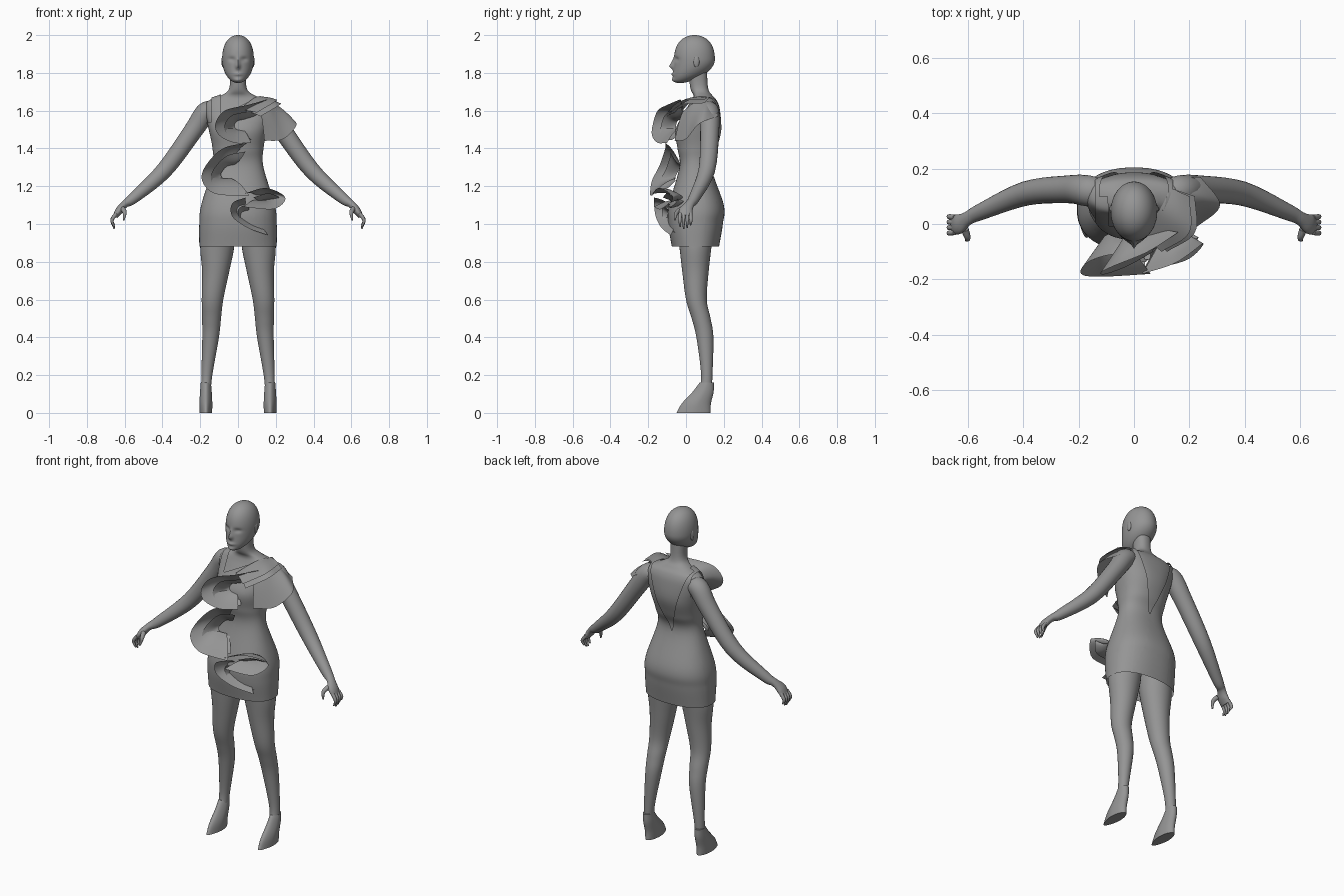
import bpy, bmesh, math
from mathutils import Vector

if "Cube" in bpy.data.objects:
    bpy.data.objects.remove(bpy.data.objects["Cube"], do_unlink=True)

SIDE, BACK, UP = Vector((1, 0, 0)), Vector((0, 1, 0)), Vector((0, 0, 1))
grey = bpy.data.materials.new("plain grey")
grey.use_nodes = True
tone = (.3, .3, .3, 1)
grey.diffuse_color = tone
grey.node_tree.nodes["Principled BSDF"].inputs["Base Color"].default_value = tone
parts = []


def finish(name, bm):
    bmesh.ops.recalc_face_normals(bm, faces=bm.faces)
    mesh = bpy.data.meshes.new(name)
    bm.to_mesh(mesh)
    bm.free()
    mesh.materials.append(grey)
    part = bpy.data.objects.new(name, mesh)
    bpy.context.collection.objects.link(part)
    parts.append(part)


def spline(points, steps):
    """Smooth curve through tuples of any length."""
    pts = [Vector(p) for p in points]
    pts = [2 * pts[0] - pts[1]] + pts + [2 * pts[-1] - pts[-2]]
    curve = []
    for before, start, end, after in zip(pts, pts[1:], pts[2:], pts[3:]):
        leave, arrive = (end - before) / 2, (after - start) / 2
        for step in range(steps):
            t = step / steps
            ease = t * t * (3 - 2 * t)
            curve.append(start.lerp(end, ease) + leave * t * (1 - t) ** 2 - arrive * t * t * (1 - t))
    return curve + [pts[-2]]


def skin(bm, rows, closed):
    """Join neighbouring rows of points with quads."""
    rows = [[bm.verts.new(p) for p in row] for row in rows]
    for low, high in zip(rows, rows[1:]):
        count = len(low)
        for k in range(count if closed else count - 1):
            after = (k + 1) % count
            bm.faces.new((low[k], low[after], high[after], high[k]))
    return rows


def loft(rings, sides=32, steps=5, power=2, tilt=False, caps=True, taper=0):
    """Skin of rings (x, y, z, half width, half depth); tilted rings stand across the path."""
    bm = bmesh.new()
    path = spline(rings, steps)
    rows = []
    for i, ring in enumerate(path):
        x, y, z, width, depth = ring
        across, along = SIDE, BACK
        if tilt:
            travel = (path[min(i + 1, len(path) - 1)] - path[max(i - 1, 0)]).to_3d().normalized()
            along = (BACK - travel * travel.dot(BACK)).normalized()
            across = along.cross(travel)
        row = []
        for k in range(sides):
            angle = math.tau * k / sides
            c, s = (math.copysign(abs(w) ** (2 / power), w) for w in (math.cos(angle), math.sin(angle)))
            narrow = 1 + taper * min(s, 0)
            row.append(Vector((x, y, z)) + across * c * width * narrow + along * s * depth)
        rows.append(row)
    rows = skin(bm, rows, closed=True)
    if caps:
        bm.faces.new(rows[0])
        bm.faces.new(rows[-1])
    return bm


def ball(centre, radii, detail):
    bm = bmesh.new()
    bmesh.ops.create_uvsphere(bm, u_segments=detail, v_segments=detail, radius=1)
    bmesh.ops.scale(bm, vec=radii, verts=bm.verts)
    bmesh.ops.translate(bm, vec=centre, verts=bm.verts)
    return bm


def flounce(name, inner, outer, bulge=.015):
    """Curved cloth strip between an attached edge and a free edge."""
    bm = bmesh.new()
    rows = []
    for fixed, free in zip(spline(inner, 8), spline(outer, 8)):
        blend = [k / 5 for k in range(6)]
        rows.append([fixed.lerp(free, t) + UP * bulge * math.sin(math.pi * t) for t in blend])
    skin(bm, rows, closed=False)
    finish(name, bm)


# Torso and neck: height, middle, half width, half depth
trunk = [(.88, .05, .2, .12), (1, .05, .2, .14), (1.1, .055, .19, .14), (1.3, .05, .13, .08),
         (1.4, .06, .13, .1), (1.5, .07, .15, .12), (1.6, .095, .175, .09), (1.65, .1, .16, .07),
         (1.68, .09, .09, .055), (1.72, .07, .046, .052), (1.83, .06, .045, .055)]
ease = .005
finish("torso", loft([(0, y, z, w, d - ease) for z, y, w, d in trunk[1:]], sides=48, power=2.3))

# Dress shell with a deep V back, slanted neckline, one strap and armholes
dress = loft([(0, y, z + (ease if z > 1.5 else 0), w + ease, d + ease) for z, y, w, d in trunk[:9]],
             sides=64, steps=8, power=2.3, caps=False)
armhole, strap, middle, slope = .14, .09, .1, 3
v_point, neck_point = UP * 1.3, UP * 1.62
cuts = [(BACK * middle, BACK), (neck_point, UP - SIDE / 2), (UP * 1.54, UP), (SIDE * -strap, SIDE)]
for sign in (1, -1):
    cuts += [(v_point, SIDE * sign * slope - UP), (SIDE * sign * armhole, SIDE)]
for point, normal in cuts:
    bmesh.ops.bisect_plane(dress, geom=dress.verts[:] + dress.edges[:] + dress.faces[:],
                           plane_co=point, plane_no=normal)


def is_bare(face):
    x, y, z = face.calc_center_median()
    if abs(x) > armhole:
        return z > 1.54
    if y > middle:
        return z - v_point.z > slope * abs(x)
    return z > neck_point.z + x / 2 and x > -strap


bmesh.ops.delete(dress, geom=[f for f in dress.faces if is_bare(f)], context='FACES')
finish("dress", dress)

# Head: an egg leaning forward to the chin, then face features pushed in or out
crown = Vector((0, .045, 1.873))
size = Vector((.084, .108, .127))
head = ball(crown, size, 72)
features = {"nose": (0, 1.835, -.022, .011, .016), "bridge": (0, 1.86, -.01, .009, .02),
            "lips": (0, 1.793, -.008, .022, .008), "chin": (0, 1.76, -.01, .025, .012),
            "eyes": (.033, 1.872, .01, .018, .012)}
for v in head.verts:
    height = (v.co.z - crown.z) / size.z
    front = v.co.y < crown.y
    # Broader skull above, chin forward below
    if height > 0:
        v.co.x *= 1 + height ** 2 / 8
        v.co.y += (v.co.y - crown.y) * height ** 2 / 8
    else:
        v.co.y -= .075 * height ** 2
    if front:
        for x, z, push, wide, tall in features.values():
            v.co.y += push * math.exp(-((abs(v.co.x) - x) / wide) ** 2 - ((v.co.z - z) / tall) ** 2)
finish("head", head)

# Limbs, each ring: x, y, z, half width, half depth
arm = [(.12, .11, 1.6, .045, .05), (.17, .12, 1.59, .055, .056), (.24, .125, 1.49, .05, .05),
       (.39, .11, 1.285, .044, .044), (.55, .045, 1.14, .03, .03), (.6, .02, 1.105, .02, .025),
       (.63, 0, 1.07, .02, .036), (.65, 0, 1.04, .013, .034)]
thumb = [(.61, -.02, 1.08, .014, .014), (.6, -.05, 1.06, .011, .011), (.605, -.06, 1.02, .004, .004)]
leg = [(.1, .05, 1, .085, .1), (.11, .05, .88, .09, .085), (.118, .05, .75, .072, .07),
       (.135, .055, .6, .057, .055), (.14, .08, .5, .05, .05), (.145, .1, .4, .044, .045),
       (.165, .11, .2, .029, .03), (.17, .1, .1, .025, .035)]
shoe = [(.17, y, z, w, d) for y, z, w, d in
        ((.04, 0, .033, .09), (.055, .05, .034, .077), (.09, .11, .031, .056), (.11, .16, .027, .038))]


def finger(index):
    y = .018 * index - .03
    tip = (.985, .975, .98, .995)[index]
    return [(.645, y, 1.055, .01, .01), (.667, y * 1.1, 1.02, .009, .009), (.655, y, tip, .004, .004)]


for side, sign in (("left", 1), ("right", -1)):
    def limb(name, rings, **shape):
        finish(f"{side}_{name}", loft([(sign * x, *rest) for x, *rest in rings], **shape))

    limb("arm", arm, sides=24, tilt=True)
    limb("thumb", thumb, sides=10, tilt=True)
    for index in range(4):
        limb(f"finger_{index + 1}", finger(index), sides=10, tilt=True)
    limb("leg", leg)
    limb("shoe", shoe, taper=.3)
    finish(side + "_ear", ball((sign * .08, .055, 1.86), (.008, .016, .03), 16))

# Ruffles cascading down the front: how far the attached edge opens, then the free edge
ruffles = {
    "upper": (.3, [(.16, -.03, 1.66), (.05, -.1, 1.63), (-.07, -.15, 1.6), (-.12, -.175, 1.53),
                   (-.1, -.18, 1.47), (-.02, -.15, 1.43), (.07, -.1, 1.43)]),
    "middle": (.3, [(.05, -.11, 1.43), (-.08, -.11, 1.4), (-.17, -.14, 1.31), (-.19, -.18, 1.23),
                    (-.12, -.19, 1.16), (.06, -.18, 1.15)]),
    "side": (.1, [(.03, -.18, 1.16), (.15, -.14, 1.19), (.25, -.07, 1.14), (.19, -.13, 1.08), (.03, -.17, 1.09)]),
    "lower": (.3, [(.04, -.17, 1.14), (-.03, -.17, 1.11), (-.03, -.16, 1.04), (.05, -.13, .98), (.16, -.08, .94)])}
for name, (opening, edge) in ruffles.items():
    free = [Vector(p) for p in edge]
    heart = sum(free, Vector()) / len(free)
    heart.y = 0
    fixed = [heart.lerp(p, opening) for p in free]
    flounce(name + "_ruffle", fixed, free)
    # A narrower fold set inside the loop
    shift = SIDE * .02 - UP * .01
    fold = [a.lerp(b, .65) + shift for a, b in zip(fixed, free)]
    flounce(name + "_ruffle_fold", [p + shift for p in fixed], fold, bulge=-.01)

# Cap sleeve and shoulder pleats
flounce("cap_sleeve", [(.12, -.02, 1.59), (.16, .04, 1.64), (.17, .12, 1.65), (.13, .17, 1.6)],
        [(.14, -.06, 1.44), (.24, 0, 1.45), (.31, .07, 1.53), (.24, .17, 1.57)], bulge=.015)
for name, k in (("inner", 0), ("outer", .02)):
    flounce(name + "_shoulder_pleat", [(k, -.02, 1.6), (.09, .05, 1.67), (.13, .13, 1.67)],
            [(.1 + k, -.1, 1.59 - k), (.2 + k, -.03, 1.65 - k), (.2 + k, .1, 1.66 - k)], bulge=.005)

# Smooth shading with crisp hems and soles
bpy.ops.object.select_all(action='DESELECT')
for part in parts:
    part.select_set(True)
bpy.context.view_layer.objects.active = parts[0]
bpy.ops.object.shade_smooth_by_angle(angle=1)
